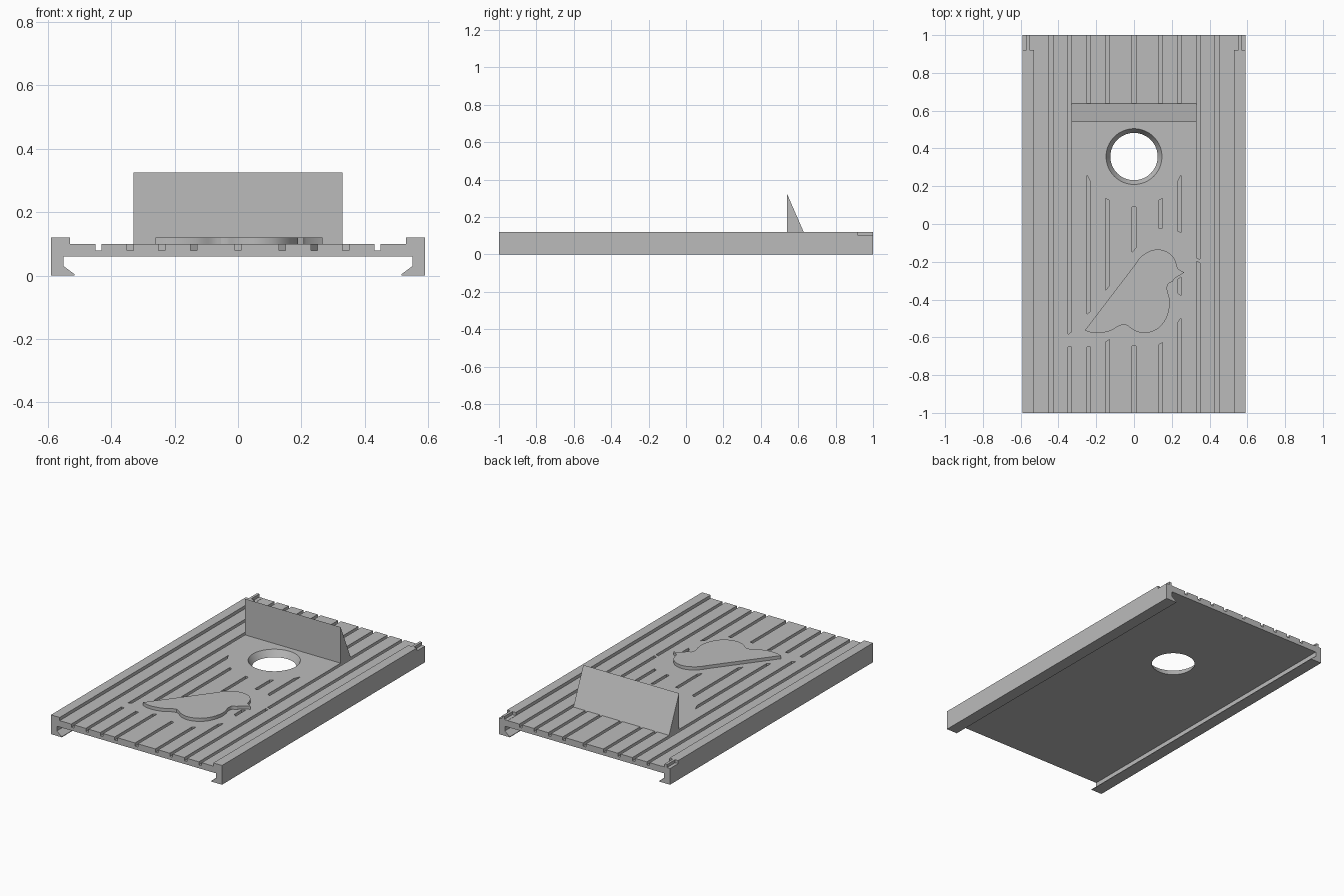
import bpy, bmesh, math
from mathutils import Vector

old = bpy.data.objects.get("Cube")
if old:
    bpy.data.objects.remove(old, do_unlink=True)

grey = bpy.data.materials.new("plain_grey")
grey.use_nodes = True
colour = (0.5, 0.5, 0.5, 1)
grey.diffuse_color = colour
grey.node_tree.nodes["Principled BSDF"].inputs["Base Color"].default_value = colour


def prism(bm, points, start, depth):
    """Extrude a closed outline by the depth vector."""
    face = bm.faces.new([bm.verts.new(Vector(p) + Vector(start)) for p in points])
    made = bmesh.ops.extrude_face_region(bm, geom=[face], use_keep_orig=True)["geom"]
    moved = [g for g in made if isinstance(g, bmesh.types.BMVert)]
    bmesh.ops.translate(bm, vec=depth, verts=moved)


def finish(bm, name):
    bmesh.ops.recalc_face_normals(bm, faces=bm.faces)
    mesh = bpy.data.meshes.new(name)
    bm.to_mesh(mesh)
    bm.free()
    mesh.materials.append(grey)
    obj = bpy.data.objects.new(name, mesh)
    bpy.context.collection.objects.link(obj)
    return obj


def smooth(obj):
    bpy.ops.object.select_all(action="DESELECT")
    obj.select_set(True)
    bpy.context.view_layer.objects.active = obj
    bpy.ops.object.shade_smooth_by_angle(angle=math.radians(30))


# Panel: one constant section with rails on top and hooked lips below
half = [(0.53, 0.10), (0.53, 0.12), (0.59, 0.12), (0.59, 0), (0.515, 0),
        (0.515, 0.004), (0.55, 0.03), (0.55, 0.06)]
section = half + [(-x, z) for x, z in reversed(half)]
bm = bmesh.new()
prism(bm, [(x, 0, z) for x, z in section], (0, -1, 0), (0, 2, 0))
panel = finish(bm, "panel")

# Cutter for grooves, hole and rail notches
bm = bmesh.new()
W, FLOOR, END, STOP = 0.01, 0.08, 1.05, 0.633
HOLE_Y, CLEAR = 0.357, 0.267


def near_hole(x):
    return HOLE_Y - math.sqrt(CLEAR ** 2 - x ** 2)


def groove(x, top, bottom):
    """Each end is a pair of y values, for the groove's right and left edges."""
    a, b = x - W, x + W
    prism(bm, [(a, bottom[0], 0), (b, bottom[1], 0), (b, top[1], 0), (a, top[0], 0)],
          (0, 0, FLOOR), (0, 0, 0.1))


def level(y):
    return (y, y)


for side in (-1, 1):
    groove(side * 0.44, level(END), level(-END))

# Long grooves that pass beside the raised block
groove(-0.34, level(END), (-0.585, -0.57))
groove(0.34, level(END), (-0.18, -0.187))
groove(0.34, (-0.198, -0.206), level(-END))

# Short grooves behind the block and around the hole
middle_ends = {-0.24: (-0.477, -0.463), -0.14: (-0.35, -0.325), 0: (-0.15, -0.125),
               0.14: (-0.02, -0.02), 0.24: (-0.035, -0.045)}
for x, low in middle_ends.items():
    groove(x, level(END), level(STOP))
    groove(x, (near_hole(x - W), near_hole(x + W)), low)
groove(0.24, (-0.295, -0.28), (-0.365, -0.38))

# Grooves running out to the front edge
for x, top in ((-0.34, level(-0.65)), (-0.24, level(-0.65)), (-0.14, (-0.625, -0.612)),
               (0, level(-0.645)), (0.14, (-0.64, -0.628)), (0.24, (-0.525, -0.497))):
    groove(x, top, level(-END))

# Notches that leave a thin ridge at the back end of each rail
for side in (-1, 1):
    for a, b in ((0.52, 0.553), (0.569, 0.62)):
        prism(bm, [(side * a, 0.92, 0), (side * b, 0.92, 0),
                   (side * b, END, 0), (side * a, END, 0)], (0, 0, 0.101), (0, 0, 0.08))

# Tapered hole
cone = bmesh.ops.create_cone(bm, cap_ends=True, segments=64,
                             radius1=0.114, radius2=0.159, depth=0.08)
bmesh.ops.translate(bm, vec=(0, HOLE_Y, 0.08), verts=cone["verts"])

cutter = finish(bm, "cutter")
cutter.hide_render = True
mod = panel.modifiers.new("cuts", "BOOLEAN")
mod.operation = "DIFFERENCE"
mod.solver = "EXACT"
mod.object = cutter
bpy.context.view_layer.objects.active = panel
bpy.ops.object.modifier_apply(modifier=mod.name)
bpy.data.objects.remove(cutter, do_unlink=True)
smooth(panel)

# Wedge-shaped block standing behind the hole
bm = bmesh.new()
prism(bm, [(0, 0.54, 0.09), (0, 0.54, 0.325), (0, 0.638, 0.10), (0, 0.638, 0.09)],
      (-0.33, 0, 0), (0.66, 0, 0))
finish(bm, "wedge_block")


def curve_through(points, steps=6):
    """Smooth open curve through the points."""
    p = [Vector(q) for q in points]
    p = [2 * p[0] - p[1]] + p + [2 * p[-1] - p[-2]]
    out = []
    for a, b, c, d in zip(p, p[1:], p[2:], p[3:]):
        for i in range(steps):
            t = i / steps
            out.append(0.5 * (2 * b + (c - a) * t + (2 * a - 5 * b + 4 * c - d) * t ** 2
                              + (3 * b - a - 3 * c + d) * t ** 3))
    return out + [p[-2]]


# Raised bird: back and head, beak, breast and belly, tail
head = [(0.0, -0.222), (0.035, -0.175), (0.08, -0.145), (0.127, -0.135), (0.175, -0.147),
        (0.213, -0.182), (0.232, -0.238)]
beak = [(0.267, -0.257), (0.215, -0.288)]
breast = [(0.205, -0.305), (0.18, -0.318), (0.176, -0.35), (0.187, -0.39), (0.188, -0.44),
          (0.168, -0.505), (0.125, -0.555), (0.065, -0.577), (0.01, -0.568), (-0.035, -0.538)]
tail = [(-0.053, -0.532), (-0.08, -0.54), (-0.125, -0.565), (-0.18, -0.577),
        (-0.225, -0.575), (-0.26, -0.563)]
outline = curve_through(head) + [Vector(q) for q in beak] + curve_through(breast) + curve_through(tail)
bm = bmesh.new()
prism(bm, [(q.x, q.y, 0) for q in outline], (0, 0, 0.09), (0, 0, 0.03))
smooth(finish(bm, "raised_bird"))
